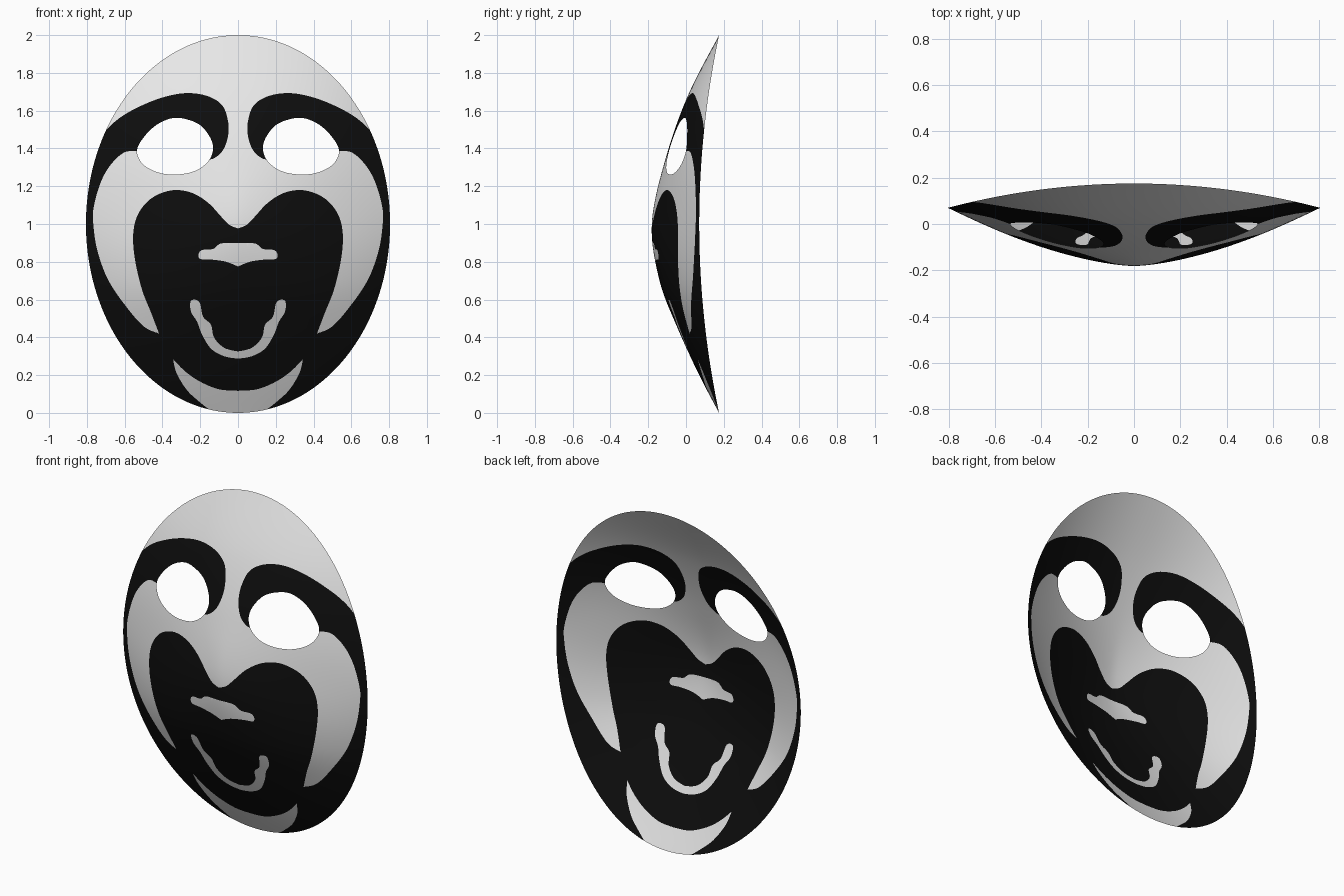
import bpy
import math
from mathutils import Vector
from mathutils.geometry import delaunay_2d_cdt

if "Cube" in bpy.data.objects:
    bpy.data.objects.remove(bpy.data.objects["Cube"])


def smooth(pts, steps=6, closed=False):
    """Catmull-Rom curve through a few 2D points."""
    p = [Vector(q) for q in pts]
    n = len(p)
    get = (lambda i: p[i % n]) if closed else (lambda i: p[max(0, min(n - 1, i))])
    out = []
    for i in range(n if closed else n - 1):
        a, b, c, d = get(i - 1), get(i), get(i + 1), get(i + 2)
        for s in range(steps):
            t = s / steps
            out.append(0.5 * (2 * b + (c - a) * t + (2 * a - 5 * b + 4 * c - d) * t * t
                              + (3 * b - a - 3 * c + d) * t ** 3))
    if not closed:
        out.append(p[-1])
    return out


def inside(q, poly):
    """Even-odd point in polygon test."""
    hit = False
    b = poly[-1]
    for a in poly:
        if (a.y > q.y) != (b.y > q.y):
            if q.x < (b.x - a.x) * (q.y - a.y) / (b.y - a.y) + a.x:
                hit = not hit
        b = a
    return hit


def material(name, value):
    m = bpy.data.materials.new(name)
    m.diffuse_color = (value, value, value, 1)
    m.use_nodes = True
    m.node_tree.nodes["Principled BSDF"].inputs["Base Color"].default_value = m.diffuse_color
    return m


# Everything is drawn for the +x half in (x, z), then mirrored
HALF_W = 0.805


def ellipse(angle):
    return Vector((HALF_W * math.sin(angle), 1 + math.cos(angle)))


outline = [ellipse(math.pi * i / 96) for i in range(97)]
outline[0].x = outline[-1].x = 0

eye = smooth([(.132, 1.395), (.148, 1.459), (.2, 1.523), (.275, 1.555), (.35, 1.56),
              (.434, 1.523), (.503, 1.454), (.535, 1.385), (.503, 1.316),
              (.423, 1.273), (.328, 1.262), (.23, 1.28), (.159, 1.33)], closed=True)

# White forehead, nose and cheek: brow edge, cheek outer edge, cheek inner edge
forehead_edge = [Vector((0, 2.05)), Vector((.9, 2.05)), Vector((.9, 1.36))]
brow_edge = smooth([(.725, 1.465), (.66, 1.535), (.57, 1.597), (.43, 1.66), (.29, 1.692),
                    (.17, 1.68), (.085, 1.63), (.053, 1.545), (.053, 1.464),
                    (.08, 1.39), (.127, 1.348), (.17, 1.34)])
cheek_outer = smooth([(.52, 1.385), (.60, 1.38), (.672, 1.316), (.725, 1.225), (.762, 1.10),
                      (.767, 1.013), (.746, .865), (.688, .705), (.59, .56),
                      (.497, .456), (.418, .42)])
cheek_inner = smooth([(.418, .42), (.46, .53), (.508, .652), (.545, .81), (.555, .944),
                      (.53, 1.05), (.46, 1.135), (.354, 1.178), (.25, 1.167),
                      (.16, 1.114), (.09, 1.04), (.048, .997), (0, .976)])
face = forehead_edge + brow_edge + cheek_outer + cheek_inner[1:]

# White upper lip patch
lip = smooth([(0, .90), (.09, .897), (.132, .868), (.19, .862), (.209, .84),
              (.2, .815), (.143, .812), (.063, .80), (0, .775)])

# White smile line
smile = smooth([(0, .287), (.074, .30), (.143, .34), (.19, .414), (.217, .483), (.249, .536),
                (.249, .594), (.205, .588), (.185, .51), (.143, .467), (.127, .40),
                (.074, .345), (0, .325)])

# White chin crescent
chin = (smooth([(0, .117), (.1, .125), (.2, .165), (.28, .22), (.344, .285)])
        + smooth([(.344, .285), (.325, .21), (.27, .12), (.2, .055), (.14, .008)])[1:]
        + [Vector((.12, -.03)), Vector((0, -.03))])
whites = [face, lip, smile, chin]

# Depth of the shell: centre profile blends out to the curved rim
profile = smooth([(0, .175), (.2, .07), (.45, -.045), (.7, -.14), (1.0, -.181),
                  (1.34, -.11), (1.68, .01), (2.0, .175)], 12)


def centre_y(z):
    for a, b in zip(profile, profile[1:]):
        if z <= b.x:
            return a.y + (b.y - a.y) * (z - a.x) / (b.x - a.x)
    return profile[-1].y


def depth(x, z):
    z = max(0.0, min(2.0, z))
    mid, rim = centre_y(z), .07 + .105 * (z - 1) ** 2
    half = HALF_W * math.sqrt(max(1e-6, 1 - (z - 1) ** 2))
    power = 2.2 - .65 * math.exp(-((z - 1.05) / .35) ** 2)   # sharper at the nose
    return mid + (rim - mid) * min(1, x / half) ** power


# Triangulate the half face along all drawn curves plus a regular grid
points, edges = [], []
for loop in [outline, eye] + whites:
    s, n = len(points), len(loop)
    points += loop
    edges += [(s + i, s + (i + 1) % n) for i in range(n)]
STEP = 0.025
for i in range(33):
    for j in range(1, 80):
        q = Vector((i * STEP, j * STEP))
        if (q.x / HALF_W) ** 2 + (q.y - 1) ** 2 < .985:
            points.append(q)
cdt = delaunay_2d_cdt(points, edges, [], 0, 1e-4)
pts, tris = cdt[0], cdt[2]

verts, faces, colours, index = [], [], [], {}
for tri in tris:
    c = sum((pts[k] for k in tri), Vector((0, 0))) / len(tri)
    if not inside(c, outline) or inside(c, eye):
        continue
    for k in tri:
        if k not in index:
            index[k] = len(verts)
            x, z = pts[k]
            verts.append((x, depth(x, z), z))
    faces.append([index[k] for k in tri])
    colours.append(0 if any(inside(c, w) for w in whites) else 1)

# Mask shell
mesh = bpy.data.meshes.new("mask_shell")
mesh.from_pydata(verts, [], faces)
mesh.materials.append(material("white_paint", .8))
mesh.materials.append(material("black_paint", .004))
for poly, m in zip(mesh.polygons, colours):
    poly.material_index = m
    poly.use_smooth = True
mask = bpy.data.objects.new("mask_shell", mesh)
bpy.context.collection.objects.link(mask)
mirror = mask.modifiers.new("mirror", 'MIRROR')
mirror.use_axis[0] = True
mirror.merge_threshold = 0.0005
